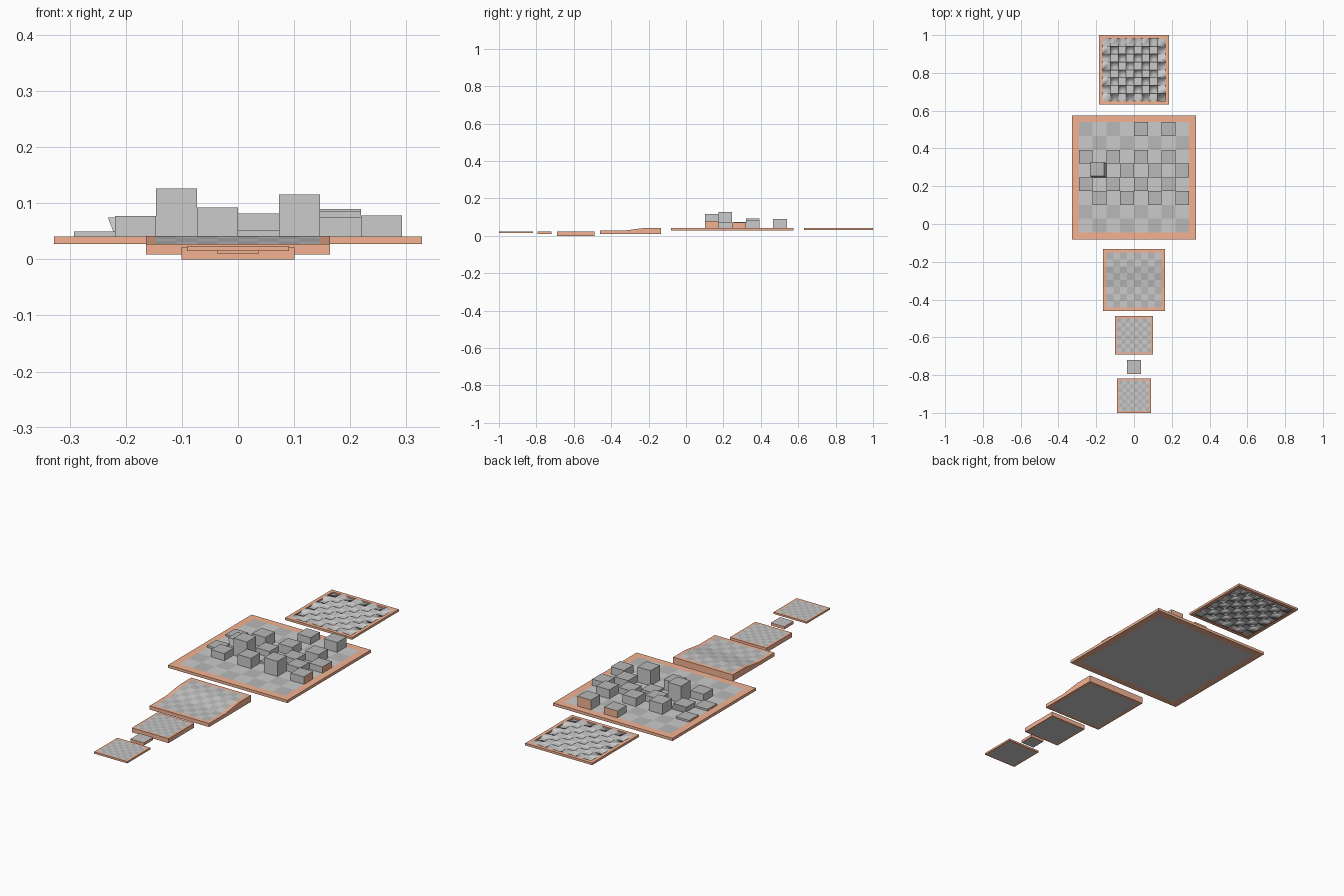
import bpy, bmesh, random
from mathutils import Vector

if "Cube" in bpy.data.objects:
    bpy.data.objects.remove(bpy.data.objects["Cube"])

random.seed(4)
N = 8


def material(name, rgb):
    m = bpy.data.materials.new(name)
    m.diffuse_color = (*rgb, 1)
    m.use_nodes = True
    m.node_tree.nodes["Principled BSDF"].inputs["Base Color"].default_value = m.diffuse_color
    return m


LIGHT = material("light_square", (0.8, 0.8, 0.8))
DARK = material("dark_square", (0.48, 0.48, 0.48))
FRAME = material("coral_frame", (0.9, 0.45, 0.29))


def board(name, cy, outer, inner, z0, z1, rise=None, lifts=None, open_base=False):
    """Chequered slab: 8x8 top inside a frame, with optional ramp or lifted squares."""
    bm = bmesh.new()
    cell = 2 * inner / N
    line = [-outer] + [-inner + i * cell for i in range(N + 1)] + [outer]
    height = lambda j: z1 + (rise(j) if rise else 0)
    v = [[bm.verts.new((x, cy + y, height(j))) for x in line]
         for j, y in enumerate(line)]
    squares = {}
    for r in range(N + 2):
        for c in range(N + 2):
            f = bm.faces.new((v[r][c], v[r][c + 1], v[r + 1][c + 1], v[r + 1][c]))
            if r in (0, N + 1) or c in (0, N + 1):
                f.material_index = 2
            else:
                f.material_index = (r + c) % 2
                squares[c - 1, r - 1] = f

    # side walls and base with an inset panel
    rim = [e for e in bm.edges if e.is_boundary]
    new = bmesh.ops.extrude_edge_only(bm, edges=rim)["geom"]
    for g in new:
        if isinstance(g, bmesh.types.BMVert):
            g.co.z = z0
        elif isinstance(g, bmesh.types.BMFace):
            g.material_index = 2
    low = [e for e in bm.edges if e.is_boundary]
    base = bmesh.ops.contextual_create(bm, geom=low)["faces"][0]
    base.material_index = 2
    bmesh.ops.recalc_face_normals(bm, faces=bm.faces[:])
    bmesh.ops.inset_region(bm, faces=[base], thickness=outer - inner)
    base.material_index = 0
    if open_base:
        bmesh.ops.delete(bm, geom=[base], context='FACES_ONLY')

    # lifted or sunken squares
    for (c, r), (dx, dy, dz) in (lifts or {}).items():
        top = bmesh.ops.extrude_discrete_faces(bm, faces=[squares[c, r]])["faces"][0]
        for e in top.edges:
            mid = sum((p.co for p in e.verts), Vector()) / 2
            on_rim = max(abs(mid.x), abs(mid.y - cy)) > inner - 1e-4
            for wall in e.link_faces:
                if wall != top:
                    wall.material_index = 2 if on_rim else 0
                    wall.smooth = open_base
        top.material_index = 1
        bmesh.ops.translate(bm, verts=top.verts[:], vec=(dx, dy, dz))
    if open_base:
        for f in bm.faces:
            f.smooth = f.material_index != 2

    me = bpy.data.meshes.new(name)
    bm.to_mesh(me)
    bm.free()
    for m in (LIGHT, DARK, FRAME):
        me.materials.append(m)
    ob = bpy.data.objects.new(name, me)
    bpy.context.collection.objects.link(ob)
    return ob


# plain boards, from the front
board("front_board", -0.909, 0.091, 0.08, 0.015, 0.024)
board("tiny_board", -0.756, 0.037, 0.034, 0.01, 0.023)
board("small_board", -0.589, 0.101, 0.09, 0.0, 0.022)

# ramped board: flat, slope, flat
board("ramp_board", -0.297, 0.164, 0.146, 0.009, 0.027,
      rise=lambda j: 0.015 * min(1, max(0, (j - 4) / 3)))

# large board with raised blocks: tops per row and column, one block leaning
tops = {
    7: {4: 0.075, 6: 0.09},
    5: {0: 0.05, 2: 0.093, 4: 0.082, 6: 0.085},
    4: {1: 0.075, 3: 0.07, 5: 0.07, 7: 0.072},
    3: {0: 0.05, 2: 0.126, 4: 0.052, 6: 0.075},
    2: {1: 0.077, 3: 0.092, 5: 0.116, 7: 0.078},
}
blocks = {(c, r): (0, 0, z - 0.041) for r, row in tops.items() for c, z in row.items()}
blocks[1, 4] = (-0.013, 0.007, 0.034)
board("block_board", 0.247, 0.328, 0.292, 0.027, 0.041, lifts=blocks)

# back board: thin softly shaded sheet with sunken squares, open underneath
sunk = {(c, r): (0, 0, -random.uniform(0.006, 0.01))
        for c in range(N) for r in range(N) if (c + r) % 2}
board("woven_board", 0.816, 0.184, 0.166, 0.031, 0.042, lifts=sunk, open_base=True)
